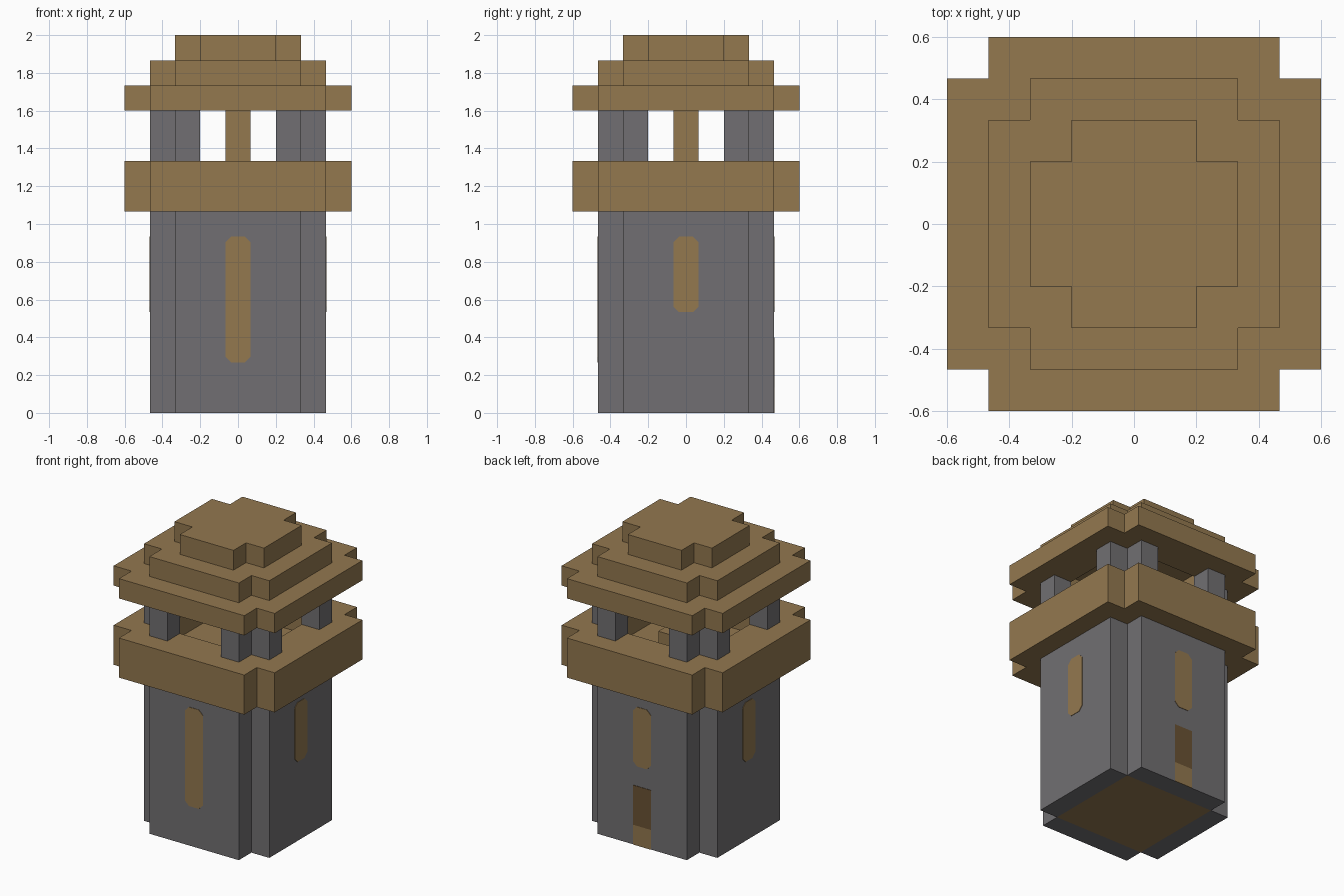
import bpy, bmesh
from math import pi
from mathutils import Matrix, Vector

U = 2 / 15  # one block

cube = bpy.data.objects.get("Cube")
if cube:
    bpy.data.objects.remove(cube, do_unlink=True)


def material(name, rgb):
    mat = bpy.data.materials.new(name)
    mat.use_nodes = True
    mat.diffuse_color = (*rgb, 1)
    mat.node_tree.nodes["Principled BSDF"].inputs["Base Color"].default_value = (*rgb, 1)
    return mat


WOOD = material("brown wood", (0.292, 0.188, 0.078))
STONE = material("grey stone", (0.165, 0.159, 0.168))
DARK = material("dark brown wood", (0.144, 0.084, 0.034))


def finish(name, bm, *mats):
    bmesh.ops.recalc_face_normals(bm, faces=bm.faces)
    mesh = bpy.data.meshes.new(name)
    bm.to_mesh(mesh)
    bm.free()
    for mat in mats:
        mesh.materials.append(mat)
    obj = bpy.data.objects.new(name, mesh)
    bpy.context.collection.objects.link(obj)
    return obj


def extrude_up(bm, vector):
    res = bmesh.ops.extrude_face_region(bm, geom=bm.faces[:], use_keep_orig=True)
    verts = [v for v in res["geom"] if isinstance(v, bmesh.types.BMVert)]
    bmesh.ops.translate(bm, verts=verts, vec=vector)


def layer(name, keep, z0, z1, *mats):
    """Extrude every block of the plan that satisfies keep(i, j)."""
    bm = bmesh.new()
    for i in range(-4, 5):
        for j in range(-4, 5):
            if keep(abs(i), abs(j)):
                corners = [(i - .5, j - .5), (i + .5, j - .5), (i + .5, j + .5), (i - .5, j + .5)]
                bm.faces.new([bm.verts.new((x * U, y * U, z0 * U)) for x, y in corners])
    bmesh.ops.remove_doubles(bm, verts=bm.verts, dist=0.001)
    extrude_up(bm, Vector((0, 0, (z1 - z0) * U)))
    return finish(name, bm, *mats)


def plan(n, hole=-1):
    """Square of half-size n blocks without its corners, with an optional square well."""
    return lambda i, j: max(i, j) <= n and not i == j == n and max(i, j) > hole


def panel(name, turn, z0, z1, mat, cut=0.03):
    """Thin upright plate on one wall; turn counts quarter turns from the front."""
    bm = bmesh.new()
    w, lo, hi = U / 2, z0 * U, z1 * U
    outline = [(-w + cut, lo), (w - cut, lo), (w, lo + cut), (w, hi - cut),
               (w - cut, hi), (-w + cut, hi), (-w, hi - cut), (-w, lo + cut)]
    bm.faces.new([bm.verts.new((x, -3.5 * U, z)) for x, z in outline])
    extrude_up(bm, Vector((0, -0.003, 0)))
    bmesh.ops.remove_doubles(bm, verts=bm.verts, dist=0.0005)
    bmesh.ops.rotate(bm, verts=bm.verts, matrix=Matrix.Rotation(turn * pi / 2, 3, "Z"))
    return finish(name, bm, mat)


# Stone tower with a wooden floor showing underneath
tower = layer("tower", plan(3), 0, 8, STONE, WOOD)
for face in tower.data.polygons:
    c = face.center
    if c.z < 0.01 and max(abs(c.x), abs(c.y)) < 2.5 * U:
        face.material_index = 1

# Lookout deck, parapet and corner pillars
layer("deck_floor", plan(4), 8, 9, WOOD)
layer("deck_parapet", plan(4, 2), 9, 10, WOOD)
layer("pillars", lambda i, j: {i, j} == {2, 3}, 10, 12, STONE)
layer("centre_post", lambda i, j: i == j == 0, 9, 13, WOOD)

# Low step behind the post
step = layer("step", lambda i, j: i == j == 0, 9, 10, WOOD)
step.location.y = U

# Stepped roof, hollow in its lowest course
layer("roof_eaves", plan(4, 2), 12, 13, WOOD)
layer("roof_middle", plan(3), 13, 14, WOOD)
layer("roof_top", plan(2), 14, 15, WOOD)

# Shuttered windows and back door
panel("front_window", 0, 2, 7, WOOD)
for side, turn in (("left", 1), ("back", 2), ("right", 3)):
    panel(side + "_window", turn, 4, 7, WOOD)
panel("door_step", 2, 0, 1, WOOD, 0)
panel("door", 2, 1, 3, DARK, 0)
